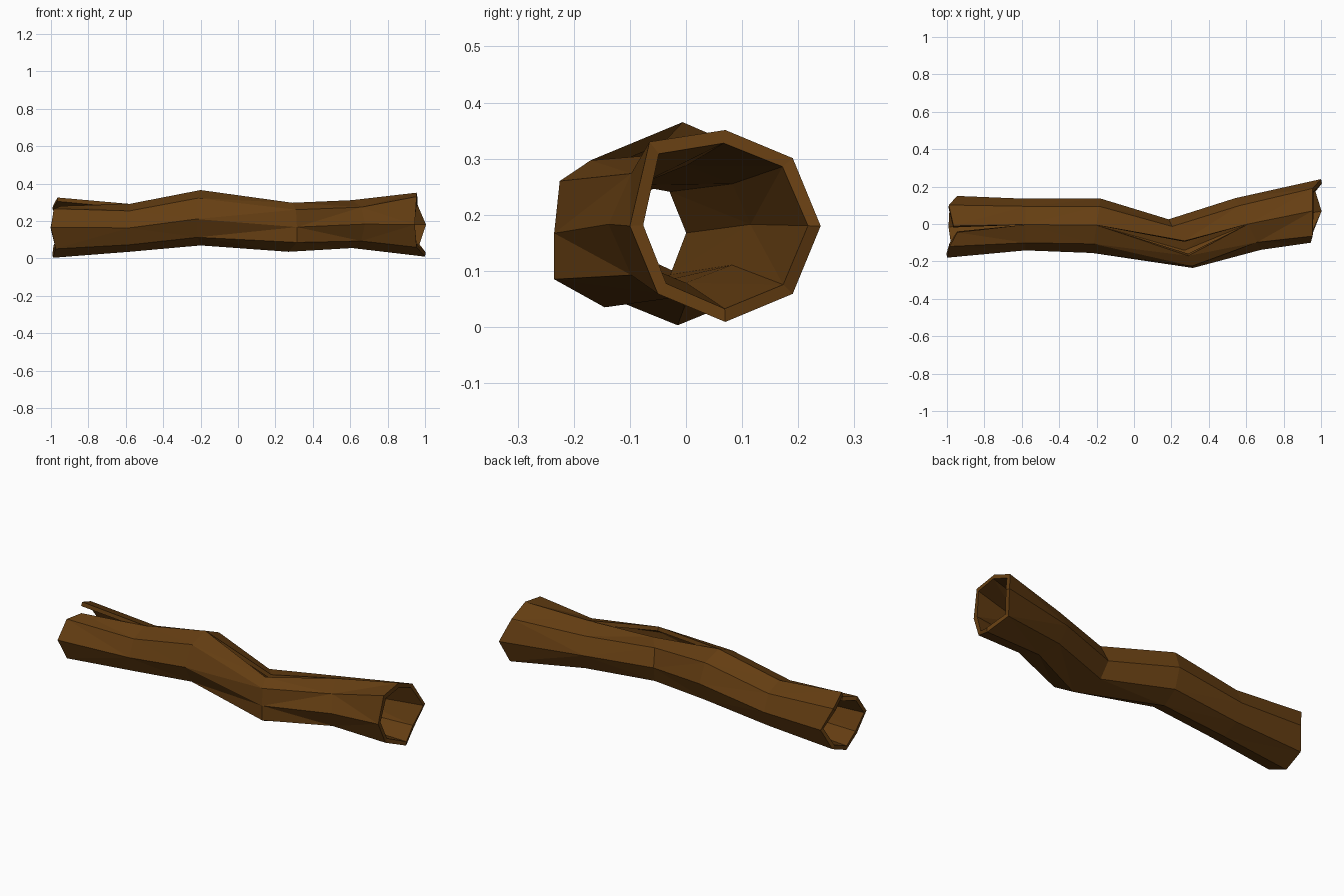
import bpy, bmesh, math

if "Cube" in bpy.data.objects:
    bpy.data.objects.remove(bpy.data.objects["Cube"])

bark = bpy.data.materials.new("dark brown bark")
bark.diffuse_color = (0.13, 0.048, 0.006, 1)
bark.use_nodes = True
bark.node_tree.nodes["Principled BSDF"].inputs["Base Color"].default_value = bark.diffuse_color

# Rings along the log: x, centre y, centre z, radius y, radius z, tilt of ring (dx per dy)
rings = [
    (-0.975, -0.015, 0.165, 0.165, 0.162, 0.0),
    (-0.58, -0.003, 0.163, 0.138, 0.128, 0.0),
    (-0.20, -0.006, 0.217, 0.142, 0.148, 0.15),
    (0.25, -0.105, 0.167, 0.130, 0.132, -0.5),
    (0.61, 0.0, 0.183, 0.138, 0.128, -0.5),
    (0.955, 0.07, 0.180, 0.170, 0.171, 0.0),
]
# Ragged ends: x offset for each of the eight corners (0 = back, 2 = top, 4 = front, 6 = bottom)
ragged = {0: (0.03, -0.015, 0.015, -0.01, -0.025, 0.0, -0.015, -0.01),
          5: (0.045, 0.0, 0.0, 0.0, -0.01, 0.0, 0.045, 0.01)}
# Knocked-in or bulged corners: (ring, corner) -> (y, z)
moved = {(5, 3): (-0.065, 0.33), (3, 3): (-0.225, 0.26), (3, 5): (-0.235, 0.085),
         (3, 6): (-0.145, 0.035), (2, 4): (-0.155, 0.21), (0, 3): (-0.12, 0.265)}
# Open cracks along the top: ring -> (back lip, front lip)
cracks = {0: ((-0.965, -0.01, 0.325), (-0.945, -0.045, 0.28)),
          3: ((0.27, -0.09, 0.275), (0.29, -0.17, 0.297))}

bm = bmesh.new()
loops = []
for i, (x, cy, cz, ry, rz, tilt) in enumerate(rings):
    loop = []
    for k in range(8):
        a = math.radians(45 * k)
        y, z = moved.get((i, k), (cy + ry * math.cos(a), cz + rz * math.sin(a)))
        dx = ragged[i][k] if i in ragged else tilt * (y - cy)
        if k == 2 and i in cracks:
            loop += [bm.verts.new(p) for p in cracks[i]]
        else:
            v = bm.verts.new((x + dx, y, z))
            loop += [v, v] if k == 2 else [v]
    loops.append(loop)

# Bark walls between neighbouring rings (columns 2 and 3 are the two lips of the crack)
for a, b in zip(loops, loops[1:]):
    for k in range(9):
        if k == 2:
            continue
        n = (k + 1) % 9
        bm.faces.new((a[k], a[n], b[n], b[k]))
bmesh.ops.triangulate(bm, faces=bm.faces[:])
bmesh.ops.recalc_face_normals(bm, faces=bm.faces[:])
# Make sure the normals point away from the log's axis
f = max(bm.faces, key=lambda f: f.calc_center_median().z)
if f.normal.z < 0:
    bmesh.ops.reverse_faces(bm, faces=bm.faces[:])

me = bpy.data.meshes.new("hollow_log")
bm.to_mesh(me)
bm.free()
me.materials.append(bark)
log = bpy.data.objects.new("hollow_log", me)
bpy.context.collection.objects.link(log)

# Wall thickness, growing inward
wall = log.modifiers.new("wall", 'SOLIDIFY')
wall.thickness = 0.022
wall.offset = -1
wall.use_even_offset = True
